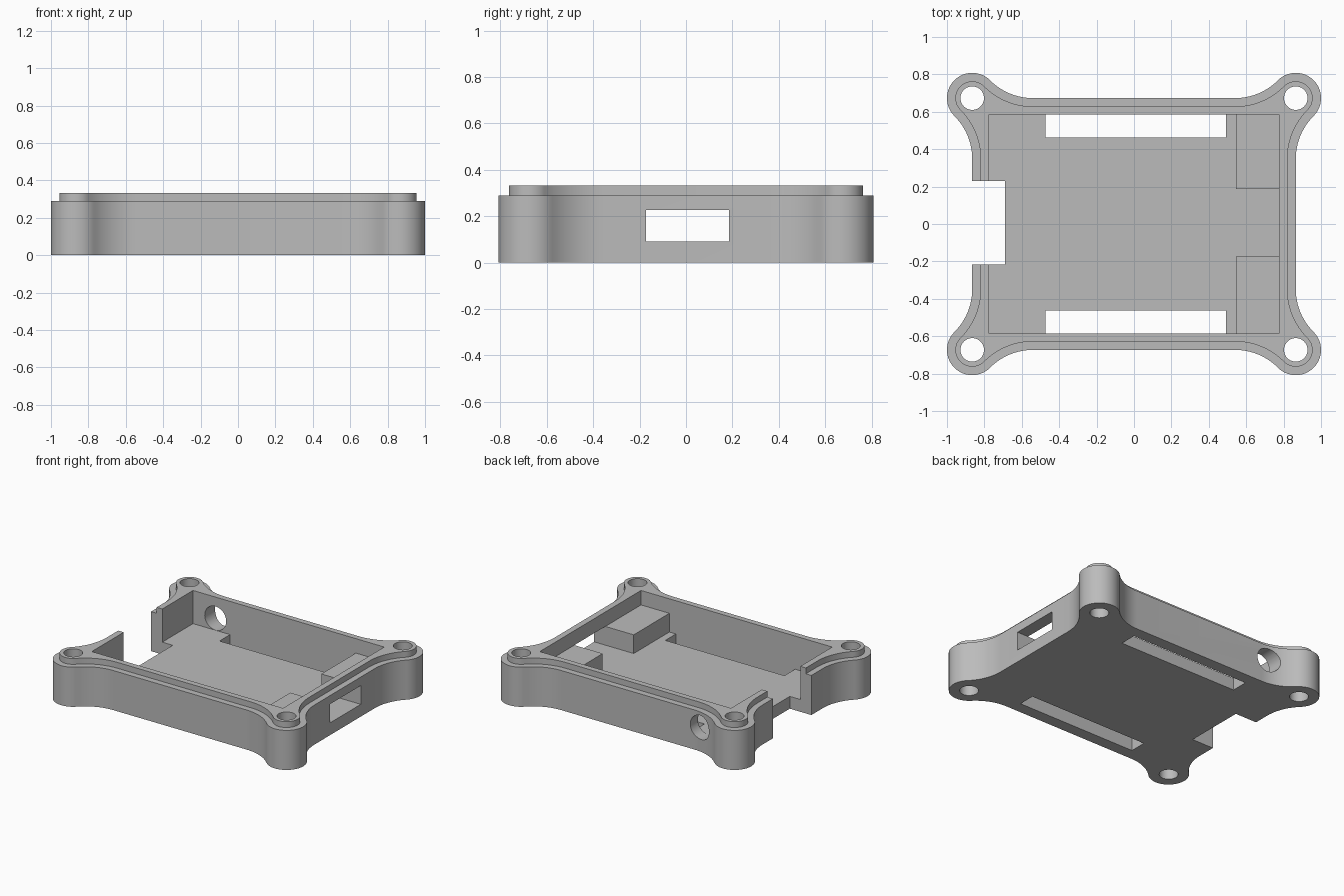
import bpy, bmesh
from math import cos, sin, radians
from mathutils import Matrix

cube = bpy.data.objects.get("Cube")
if cube:
    bpy.data.objects.remove(cube, do_unlink=True)

# Main dimensions
POST_X, POST_Y, POST_R = 0.865, 0.673, 0.135
FILLET = 0.324
IN_X, IN_Y = 0.775, 0.586
FLOOR, SHELF, RIM, TOP = 0.09, 0.227, 0.29, 0.333

grey = bpy.data.materials.new("plain grey")
grey.use_nodes = True
grey.diffuse_color = (0.5, 0.5, 0.5, 1)
grey.node_tree.nodes["Principled BSDF"].inputs["Base Color"].default_value = grey.diffuse_color


def arc(cx, cy, r, a0, a1, n):
    angles = [radians(a0 + (a1 - a0) * i / n) for i in range(n + 1)]
    return [(cx + r * cos(a), cy + r * sin(a)) for a in angles]


def outline(inset):
    """Rectangle with a round post at each corner, blended by hollow fillets."""
    r, f = POST_R - inset, FILLET + inset
    q = arc(POST_X + FILLET, POST_Y - 0.325, f, 180, 135, 12)
    q += arc(POST_X, POST_Y, r, -45, 135, 32)[1:]
    q += arc(POST_X - 0.325, POST_Y + FILLET, f, -45, -90, 12)[1:]
    half = q + [(-x, y) for x, y in reversed(q)]
    return half + [(-x, -y) for x, y in half]


def make_object(name, bm):
    bmesh.ops.recalc_face_normals(bm, faces=bm.faces)
    mesh = bpy.data.meshes.new(name)
    bm.to_mesh(mesh)
    bm.free()
    mesh.materials.append(grey)
    obj = bpy.data.objects.new(name, mesh)
    bpy.context.collection.objects.link(obj)
    return obj


def prism(name, points, z0, z1):
    bm = bmesh.new()
    base = bm.faces.new([bm.verts.new((x, y, z0)) for x, y in points])
    top = bmesh.ops.extrude_face_region(bm, geom=[base])["geom"]
    bmesh.ops.translate(bm, vec=(0, 0, z1 - z0),
                        verts=[v for v in top if isinstance(v, bmesh.types.BMVert)])
    return make_object(name, bm)


def box(name, x0, x1, y0, y1, z0, z1):
    return prism(name, [(x0, y0), (x1, y0), (x1, y1), (x0, y1)], z0, z1)


def combine(target, other, operation):
    mod = target.modifiers.new(other.name, "BOOLEAN")
    mod.operation, mod.solver, mod.object = operation, "EXACT", other
    bpy.context.view_layer.objects.active = target
    bpy.ops.object.modifier_apply(modifier=mod.name)
    bpy.data.objects.remove(other, do_unlink=True)


# Body with a raised, inset lip
body = prism("enclosure_base", outline(0), 0, RIM)
combine(body, prism("lip", outline(0.045), FLOOR / 2, TOP), "UNION")

# Cavity, leaving two raised shelves beside the connector channel
cutters = [
    box("upper_cavity", -IN_X, IN_X, -IN_Y, IN_Y, SHELF, 0.5),
    box("lower_cavity", -IN_X, 0.545, -IN_Y, IN_Y, FLOOR, 0.4),
    box("connector_window", 0.4, 1.1, -0.173, 0.186, FLOOR, SHELF),
    box("side_notch", -1.1, -0.69, -0.216, 0.23, -0.1, 0.5),
]

# Long floor slots and screw holes
for s in (-1, 1):
    y0, y1 = sorted((s * 0.463, s * IN_Y))
    cutters.append(box("floor_slot", -0.474, 0.492, y0, y1, -0.1, 0.2))
    for t in (-1, 1):
        ring = arc(s * POST_X, t * POST_Y, 0.063, 0, 360, 40)[:-1]
        cutters.append(prism("screw_hole", ring, -0.1, 0.5))

# Round cable hole through the back wall
cable = prism("cable_hole", arc(0, 0, 0.087, 0, 360, 40)[:-1], -0.15, 0.15)
cable.data.transform(Matrix.Translation((-0.593, 0.65, 0.178)) @ Matrix.Rotation(radians(90), 4, "X"))
cutters.append(cable)

for cutter in cutters:
    combine(body, cutter, "DIFFERENCE")

# Smooth posts with crisp edges
bpy.ops.object.select_all(action="DESELECT")
body.select_set(True)
bpy.context.view_layer.objects.active = body
bpy.ops.object.shade_smooth_by_angle(angle=radians(30))
